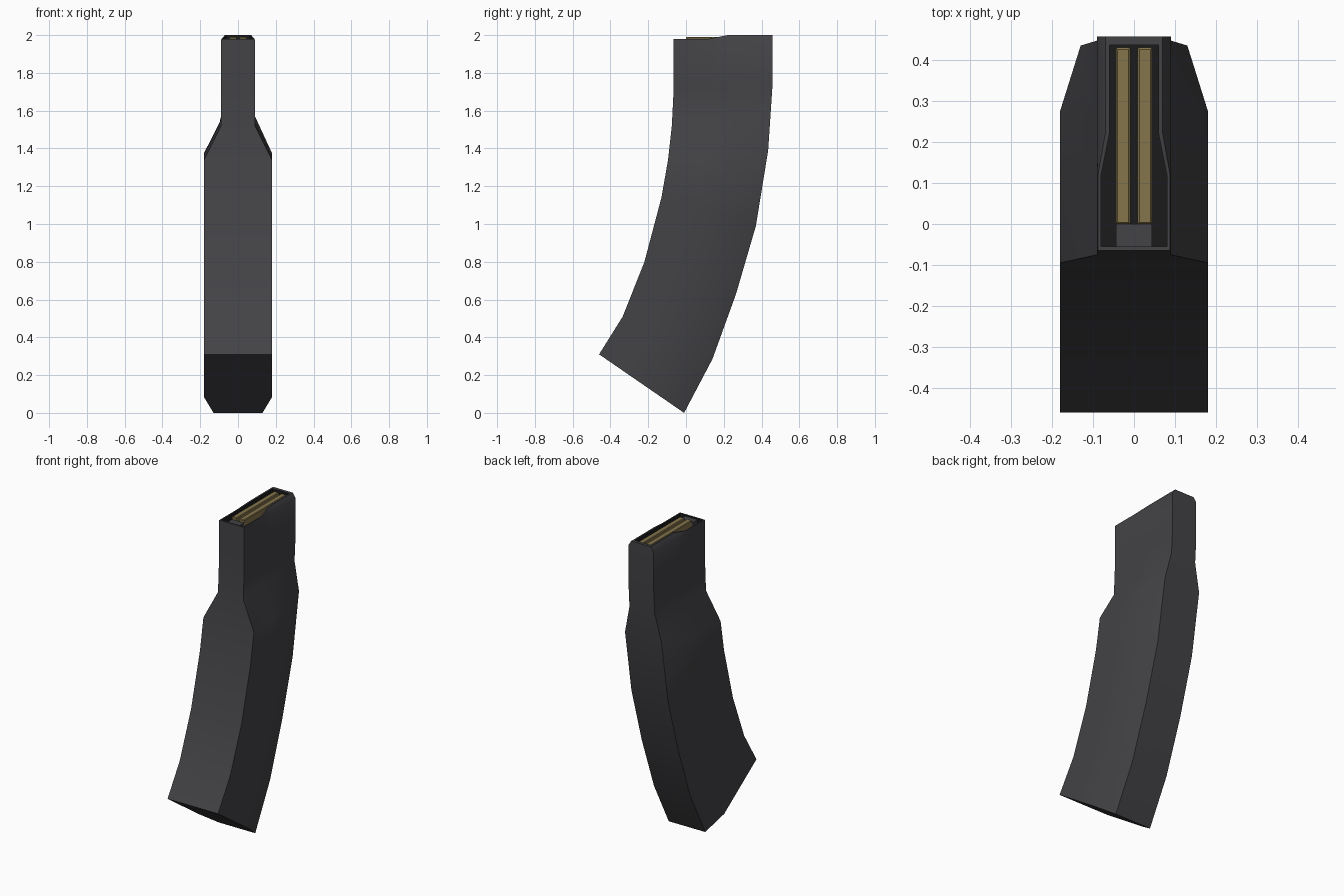
import bpy, bmesh, math

if "Cube" in bpy.data.objects:
    bpy.data.objects.remove(bpy.data.objects["Cube"])


def material(name, rgb):
    m = bpy.data.materials.new(name)
    m.diffuse_color = (*rgb, 1)
    m.use_nodes = True
    m.node_tree.nodes["Principled BSDF"].inputs["Base Color"].default_value = m.diffuse_color
    return m


GREY = material("gunmetal_grey", (0.056, 0.054, 0.060))
DARK = material("dark_interior", (0.011, 0.011, 0.012))
BRASS = material("brass", (0.235, 0.178, 0.072))


def finish(bm, name, mats, angle=35):
    bmesh.ops.recalc_face_normals(bm, faces=bm.faces)
    me = bpy.data.meshes.new(name)
    bm.to_mesh(me)
    bm.free()
    ob = bpy.data.objects.new(name, me)
    bpy.context.collection.objects.link(ob)
    for m in mats:
        me.materials.append(m)
    bpy.ops.object.select_all(action='DESELECT')
    ob.select_set(True)
    bpy.context.view_layer.objects.active = ob
    bpy.ops.object.shade_smooth_by_angle(angle=math.radians(angle))
    return ob


def section(front, back, half, back_half, chamfer):
    """Right half of a cross-section, from the front corner to the back corner."""
    pts = []
    for t in (0, 0.355, chamfer, 1):
        x = back_half if t == 1 else half
        pts.append((x, *(a + (b - a) * t for a, b in zip(front, back))))
    return pts


# Curved body and straight neck: front (y, z), back (y, z), half widths, chamfer start
halves = [section(*s) for s in (
    ((-0.46, 0.31), (-0.01, 0.0), 0.18, 0.13, 0.73),
    ((-0.335, 0.51), (0.14, 0.285), 0.18, 0.13, 0.72),
    ((-0.22, 0.80), (0.265, 0.63), 0.18, 0.13, 0.71),
    ((-0.13, 1.14), (0.37, 0.99), 0.18, 0.13, 0.71),
    ((-0.095, 1.34), (0.435, 1.39), 0.18, 0.13, 0.70),
    ((-0.075, 1.52), (0.447, 1.57), 0.09, 0.09, 0.66),
    ((-0.065, 1.72), (0.457, 1.72), 0.09, 0.09, 0.60),
    ((-0.065, 1.97), (0.457, 1.97), 0.09, 0.09, 0.546),
)]
# Feed lips, higher and folded inward at the back, then the recess floor
halves += [
    [(0.088, -0.065, 1.98), (0.088, 0.12, 1.98), (0.07, 0.22, 2.0), (0.07, 0.457, 2.0)],
    [(0.08, -0.055, 1.98), (0.08, 0.12, 1.98), (0.06, 0.22, 2.0), (0.06, 0.437, 2.0)],
    [(0.08, -0.055, 1.94), (0.08, 0.12, 1.94), (0.06, 0.22, 1.94), (0.06, 0.437, 1.94)],
]

bm = bmesh.new()
rings = []
for h in halves:
    pts = h + [(-x, y, z) for x, y, z in reversed(h)]
    rings.append([bm.verts.new(p) for p in pts])
for k, (a, b) in enumerate(zip(rings, rings[1:])):
    for i in range(8):
        j = (i + 1) % 8
        f = bm.faces.new((a[i], a[j], b[j], b[i]))
        f.material_index = 1 if k == len(rings) - 2 else 0   # inner walls dark
bm.faces.new(rings[0])
bm.faces.new(rings[-1]).material_index = 1
finish(bm, "magazine_body", [GREY, DARK])


def box(name, x0, x1, y0, y1, z0, z1, mat, bevel=0):
    bm = bmesh.new()
    bmesh.ops.create_cube(bm, size=1)
    for v in bm.verts:
        v.co = [(lo + hi) / 2 + c * (hi - lo)
                for c, lo, hi in zip(v.co, (x0, y0, z0), (x1, y1, z1))]
    if bevel:
        edges = [e for e in bm.edges if all(v.co.z > z1 - 1e-4 for v in e.verts)]
        bmesh.ops.bevel(bm, geom=edges, offset=bevel, segments=1, affect='EDGES')
    return finish(bm, name, [mat])


# Two brass rounds side by side with a dark gap, and the grey ledge in front
for side, name in ((-1, "left_round"), (1, "right_round")):
    xs = sorted((side * 0.009, side * 0.044))
    box(name, *xs, 0.0, 0.43, 1.935, 1.99, BRASS, 0.004)
box("front_ledge", -0.044, 0.044, -0.056, 0.0, 1.935, 1.972, GREY)
